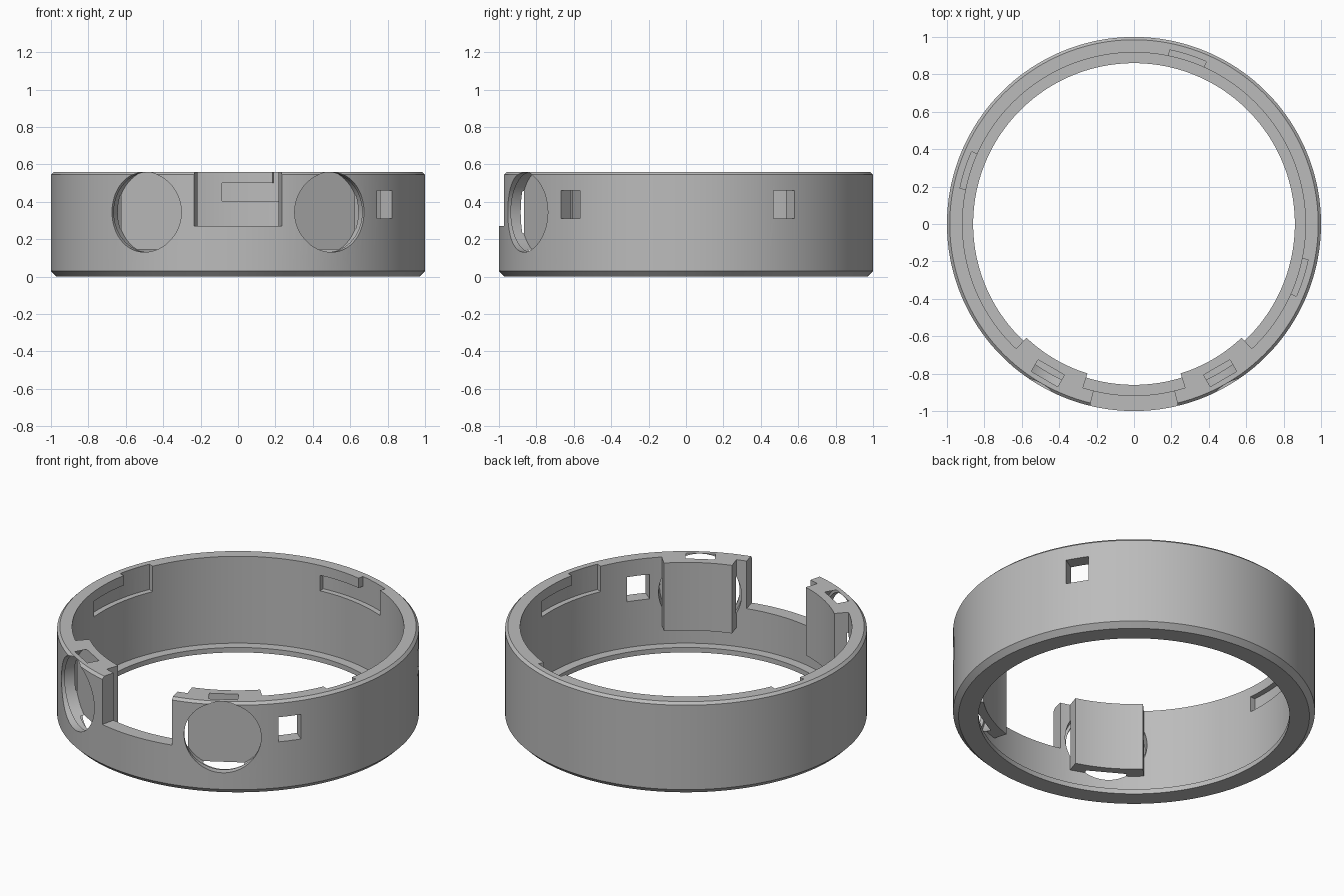
import bpy, bmesh
from math import radians, cos, sin, pi
from mathutils import Matrix, Vector

cube = bpy.data.objects.get("Cube")
if cube:
    bpy.data.objects.remove(cube, do_unlink=True)

grey = bpy.data.materials.new("plain grey")
grey.use_nodes = True
grey.diffuse_color = (0.5, 0.5, 0.5, 1)
grey.node_tree.nodes["Principled BSDF"].inputs["Base Color"].default_value = (0.5, 0.5, 0.5, 1)

HEIGHT = 0.56
FRONT = -90          # azimuth of the front, degrees from +x
MID = 0.345          # height of the round pocket centres


def make(name, bm):
    bmesh.ops.recalc_face_normals(bm, faces=bm.faces)
    mesh = bpy.data.meshes.new(name)
    bm.to_mesh(mesh)
    bm.free()
    mesh.materials.append(grey)
    obj = bpy.data.objects.new(name, mesh)
    bpy.context.collection.objects.link(obj)
    return obj


def lathe(name, profile, steps):
    """Closed profile of (radius, z) turned round the z axis."""
    bm = bmesh.new()
    rings = [[bm.verts.new((r * cos(2 * pi * i / steps), r * sin(2 * pi * i / steps), z))
              for r, z in profile] for i in range(steps)]
    n = len(profile)
    for i in range(steps):
        a, b = rings[i], rings[(i + 1) % steps]
        for j in range(n):
            k = (j + 1) % n
            bm.faces.new((a[j], b[j], b[k], a[k]))
    return make(name, bm)


def sector(name, start, end, r0, r1, z0, z1):
    """Curved block between two azimuths, radii and heights."""
    steps = max(4, round(abs(end - start) / 2))
    angles = [radians(start + (end - start) * i / steps) for i in range(steps + 1)]
    outline = [(r0 * cos(a), r0 * sin(a)) for a in angles]
    outline += [(r1 * cos(a), r1 * sin(a)) for a in reversed(angles)]
    bm = bmesh.new()
    base = bm.faces.new([bm.verts.new((x, y, z0)) for x, y in outline])
    grown = bmesh.ops.extrude_face_region(bm, geom=[base])["geom"]
    bmesh.ops.translate(bm, vec=(0, 0, z1 - z0),
                        verts=[v for v in grown if isinstance(v, bmesh.types.BMVert)])
    return make(name, bm)


def radial(azimuth, distance, z):
    """Matrix with its x axis pointing outwards at the azimuth."""
    turn = Matrix.Rotation(radians(azimuth), 4, 'Z')
    return turn @ Matrix.Translation(Vector((distance, 0, z)))


def radial_disc(name, azimuth, radius, d0, d1):
    bm = bmesh.new()
    bmesh.ops.create_cone(bm, cap_ends=True, segments=72, radius1=radius, radius2=radius,
                          depth=d1 - d0,
                          matrix=radial(azimuth, (d0 + d1) / 2, MID) @ Matrix.Rotation(pi / 2, 4, 'Y'))
    return make(name, bm)


def radial_box(name, azimuth, width, z0, z1):
    bm = bmesh.new()
    bmesh.ops.create_cube(bm, size=1, matrix=radial(azimuth, 0.95, (z0 + z1) / 2)
                          @ Matrix.Diagonal((0.3, width, z1 - z0, 1)))
    return make(name, bm)


def combine(target, tool, operation):
    tool.hide_render = True
    mod = target.modifiers.new(tool.name, 'BOOLEAN')
    mod.operation = operation
    mod.solver = 'EXACT'
    mod.object = tool
    bpy.context.view_layer.objects.active = target
    bpy.ops.object.modifier_apply(modifier=mod.name)
    bpy.data.objects.remove(tool, do_unlink=True)


# Main ring with chamfered rims and a thin inner lip at the bottom
ring = lathe("ring_body", [(0.97, 0), (1, 0.03), (1, 0.545), (0.985, HEIGHT), (0.917, HEIGHT),
                           (0.917, 0.03), (0.86, 0.03), (0.86, 0)], 180)

# Front gap
combine(ring, sector("front_gap", FRONT - 13.6, FRONT + 13.6, 0.8, 1.1, 0.27, 0.8), 'DIFFERENCE')

# L-shaped locking slots in the inner wall
for start in (-24, 66, 156):
    combine(ring, sector("slot_entry", start, start + 12.4, 0.88, 0.95, 0.405, 0.7), 'DIFFERENCE')
    combine(ring, sector("slot_run", start + 6, start + 29.3, 0.88, 0.95, 0.405, 0.5), 'DIFFERENCE')

# Thick blocks beside the gap, each with a stepped round pocket
for side in (-1, 1):
    low, high = sorted((FRONT + side * 17.3, FRONT + side * 43.4))
    combine(ring, sector("pocket_block", low, high, 0.837, 0.95, 0.145, HEIGHT), 'UNION')
    axis = FRONT + side * 30
    combine(ring, radial_disc("round_pocket", axis, 0.23, 0.885, 0.957), 'DIFFERENCE')
    combine(ring, radial_disc("pocket_mouth", axis, 0.214, 0.93, 1.15), 'DIFFERENCE')

# Square windows through the wall
for azimuth in (-38.3, 31.7):
    combine(ring, radial_box("window", azimuth, 0.13, 0.31, 0.46), 'DIFFERENCE')

bpy.ops.object.select_all(action='DESELECT')
ring.select_set(True)
bpy.context.view_layer.objects.active = ring
bpy.ops.object.shade_smooth_by_angle(angle=radians(25))
